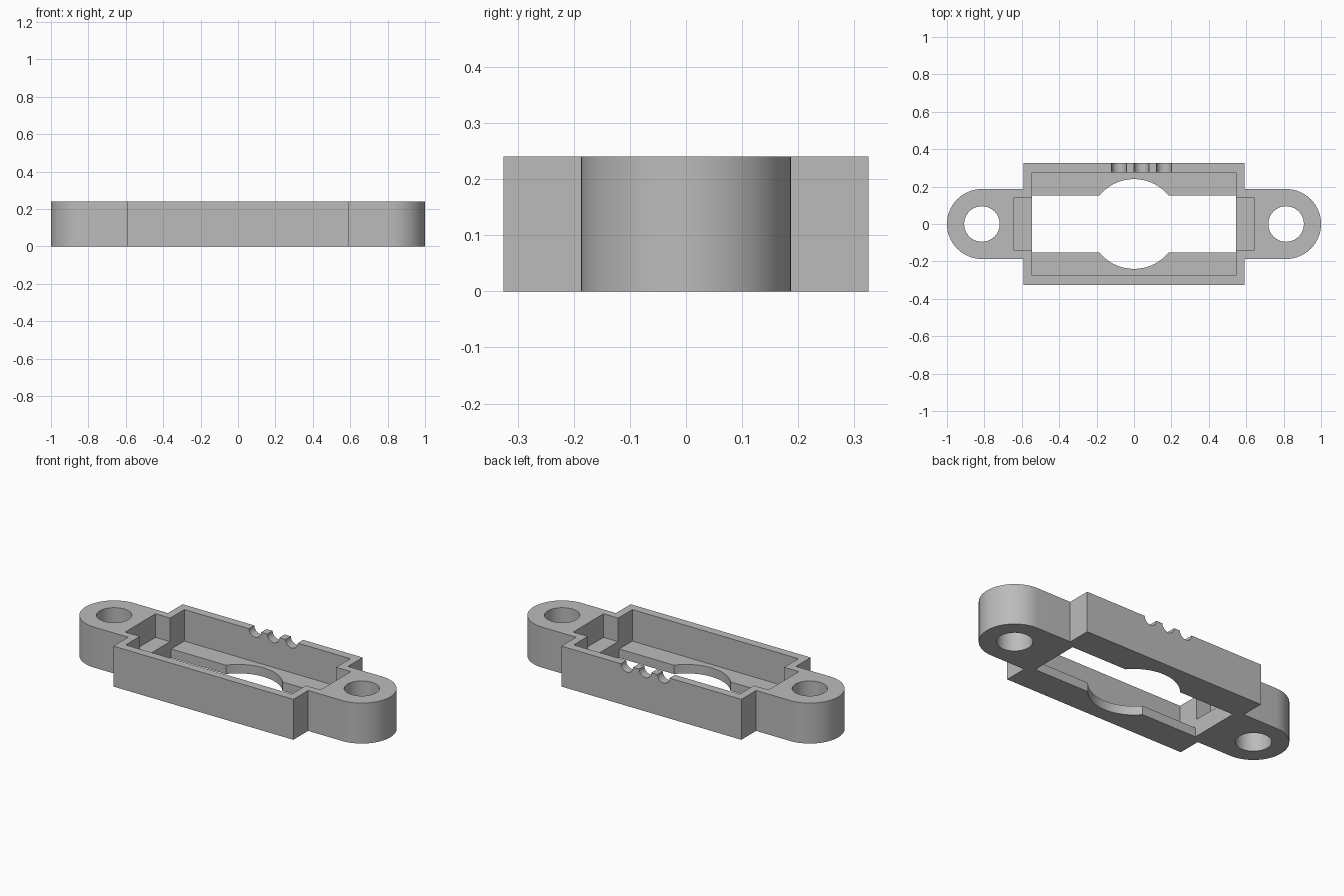
import bpy
import bmesh
from math import sin, cos, pi, radians
from mathutils import Matrix

cube = bpy.data.objects.get("Cube")
if cube:
    bpy.data.objects.remove(cube, do_unlink=True)

HEIGHT, FLOOR, LEDGE = 0.24, 0.053, 0.1
BODY_X, BODY_Y = 0.591, 0.325
EAR_X, EAR_R = 0.813, 0.187

grey = bpy.data.materials.new("plain grey")
grey.use_nodes = True
colour = (0.5, 0.5, 0.5, 1)
grey.diffuse_color = colour
grey.node_tree.nodes["Principled BSDF"].inputs["Base Color"].default_value = colour


def arc(cx, cy, r, start, end, steps):
    return [(cx + r * cos(start + (end - start) * i / steps),
             cy + r * sin(start + (end - start) * i / steps)) for i in range(steps + 1)]


def circle(cx, cy, r, steps=64):
    return arc(cx, cy, r, 0, 2 * pi, steps)[:-1]


def rect(x, y):
    return [(-x, -y), (x, -y), (x, y), (-x, y)]


def prism(name, outline, low, high, matrix=Matrix()):
    """Extrude a closed outline from low to high."""
    bm = bmesh.new()
    base = bm.faces.new([bm.verts.new((x, y, low)) for x, y in outline])
    top = bmesh.ops.extrude_face_region(bm, geom=[base])["geom"]
    verts = [g for g in top if isinstance(g, bmesh.types.BMVert)]
    bmesh.ops.translate(bm, verts=verts, vec=(0, 0, high - low))
    bmesh.ops.recalc_face_normals(bm, faces=bm.faces)
    bm.transform(matrix)
    mesh = bpy.data.meshes.new(name)
    bm.to_mesh(mesh)
    bm.free()
    mesh.materials.append(grey)
    obj = bpy.data.objects.new(name, mesh)
    bpy.context.collection.objects.link(obj)
    return obj


def cut(target, cutter):
    """Subtract the cutter and discard it."""
    cutter.hide_render = True
    mod = target.modifiers.new("cut", "BOOLEAN")
    mod.operation, mod.solver, mod.object = "DIFFERENCE", "EXACT", cutter
    bpy.context.view_layer.update()
    graph = bpy.context.evaluated_depsgraph_get()
    mesh = bpy.data.meshes.new_from_object(target.evaluated_get(graph))
    target.modifiers.clear()
    target.data = mesh
    bpy.data.objects.remove(cutter, do_unlink=True)


# Box body with a rounded mounting ear at each end
half = ([(BODY_X, -BODY_Y), (BODY_X, -EAR_R)]
        + arc(EAR_X, 0, EAR_R, -pi / 2, pi / 2, 32)
        + [(BODY_X, EAR_R), (BODY_X, BODY_Y)])
frame = prism("mounting_frame", half + [(-x, -y) for x, y in half], 0, HEIGHT)

# Open cavity, floor slot and raised end pockets
cut(frame, prism("cavity_cutter", rect(0.545, 0.275), FLOOR, 1))
cut(frame, prism("slot_cutter", rect(0.545, 0.152), -1, LEDGE + 0.05))
cut(frame, prism("pocket_cutter", rect(0.641, 0.142), LEDGE, 1))

# Round opening in the floor
cut(frame, prism("opening_cutter", circle(0, 0, 0.24), -1, 0.15))

# Screw holes in the ears
for side in (-1, 1):
    cut(frame, prism("hole_cutter", circle(side * EAR_X, 0, 0.095), -1, 1))

# Three wire notches in the top of the back wall
lay_down = Matrix.Rotation(radians(90), 4, "X")
for x in (-0.08, 0.04, 0.16):
    place = Matrix.Translation((x, 0, HEIGHT)) @ lay_down
    cut(frame, prism("notch_cutter", circle(0, 0, 0.04, 32), -0.4, -0.22, place))

# Smooth the curves and keep the edges sharp
bpy.ops.object.select_all(action="DESELECT")
frame.select_set(True)
bpy.context.view_layer.objects.active = frame
bpy.ops.object.shade_smooth_by_angle(angle=radians(30))
